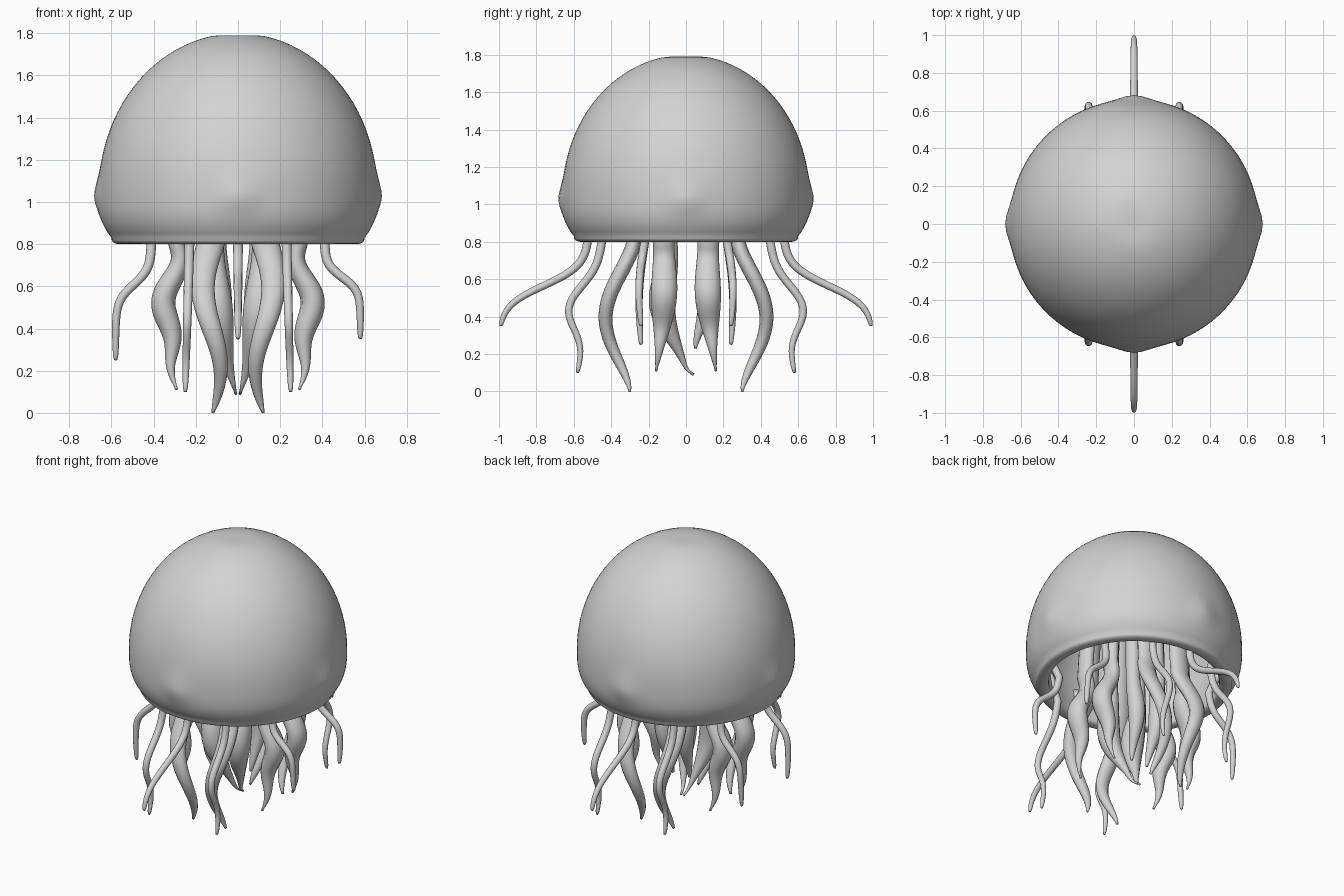
import bpy, bmesh
from math import sin, cos, tanh, exp, pi
from mathutils import Vector

cube = bpy.data.objects.get("Cube")
if cube:
    bpy.data.objects.remove(cube, do_unlink=True)

shade = (0.65, 0.65, 0.65, 1)
grey = bpy.data.materials.new("soft_grey")
grey.use_nodes = True
grey.diffuse_color = shade
grey.node_tree.nodes["Principled BSDF"].inputs["Base Color"].default_value = shade

ACROSS, DEEP = Vector((1, 0, 0)), Vector((0, 1, 0))
RIM = 0.8
WAIST = 1.05
GIRTH = 0.66
LEFT, RIGHT, BACK, FRONT = 1, -1, 1, -1


def skin(rings, name):
    """Join rings of points into one closed, smooth surface."""
    bm = bmesh.new()
    loops = [[bm.verts.new(point) for point in ring] for ring in rings]
    for lower, upper in zip(loops, loops[1:]):
        for i in range(len(lower)):
            bm.faces.new((lower[i - 1], lower[i], upper[i], upper[i - 1]))
    bm.faces.new(loops[0])
    bm.faces.new(loops[-1])
    bmesh.ops.recalc_face_normals(bm, faces=bm.faces)
    for face in bm.faces:
        face.smooth = True
    mesh = bpy.data.meshes.new(name)
    bm.to_mesh(mesh)
    bm.free()
    mesh.materials.append(grey)
    bpy.context.collection.objects.link(bpy.data.objects.new(name, mesh))


def steps(count):
    return [i / count for i in range(count + 1)]


def hump(t, sharpness=1):
    return max(sin(pi * t), 0) ** sharpness


def ripple(t, waves):
    return sin(2 * pi * waves * t)


def rise(t, middle, steepness):
    return (1 + tanh(steepness * (t - middle))) / 2


def strand(name, root, top, tip, sway, width, taper, bulge=0, flat=1, wide=ACROSS,
           sides=(LEFT, RIGHT), ends=(FRONT, BACK)):
    """Hang a tapered strand from root through top to tip, mirrored around the bell.
    sway(t) gives the sideways offset, flat the thickness at the top over the width."""
    root, top, tip = Vector(root), Vector(top), Vector(tip)
    hidden = [root.lerp(top, t) for t in steps(6)[:-1]]
    hanging = [top.lerp(tip, t) + Vector((*sway(t), 0)) for t in steps(36)]
    path = hidden + hanging
    times = [0] * len(hidden) + steps(36)
    last = len(path) - 1
    for side in sides:
        for end in ends:
            rings = []
            for i, (centre, t) in enumerate(zip(path, times)):
                along = (path[min(i + 1, last)] - path[max(i - 1, 0)]).normalized()
                u = (wide - along * wide.dot(along)).normalized()
                v = along.cross(u) * (flat + (1 - flat) * t)
                size = max(width * (1 - t) ** taper * (1 + bulge * hump(t, 2)), 0.007)
                ring = []
                for turn in steps(12)[:-1]:
                    angle = 2 * pi * turn
                    point = centre + size * (u * cos(angle) + v * sin(angle))
                    ring.append((point.x * side, point.y * end, point.z))
                rings.append(ring)
            label = ("front_" if end == FRONT else "back_") + ("left_" if side == LEFT else "right_")
            skin(rings, label + name)


# Bell: outer dome, tucked skirt, thick rounded rim, then the hollow inside
profile = []
for t in steps(24)[1:]:
    angle = pi / 2 * t
    profile.append((GIRTH * sin(angle), min(WAIST + 0.75 * cos(angle), 1.79)))
for t in steps(10)[1:]:
    profile.append((GIRTH - 0.06 * t ** 3, WAIST - 0.22 * t))
for t in steps(10)[1:]:
    profile.append((0.56 + 0.04 * cos(pi * t), RIM + 0.03 - 0.03 * hump(t, 0.7)))
for t in steps(16)[:-1]:
    angle = pi / 2 * t
    profile.append((0.56 * cos(angle), WAIST + 0.63 * sin(angle)))


def knob(radius, angle, z):
    """Low swelling on the skirt at each quarter turn."""
    if radius < 0.61:
        return radius
    away = (angle + pi / 4) % (pi / 2) - pi / 4
    return radius + 0.022 * exp(-(away / 0.13) ** 2 - ((z - 1.03) / 0.08) ** 2)


bell = []
for radius, z in profile:
    ring = []
    for turn in steps(96)[:-1]:
        angle = 2 * pi * turn
        reach = knob(radius, angle, z)
        ring.append((reach * cos(angle), reach * sin(angle), z))
    bell.append(ring)
skin(bell, "bell")

# Thin tentacles rooted on the inner wall of the skirt
thin = dict(width=0.023, taper=0.2)
strand("long_tentacle", (0, 0.55, 1), (0, 0.52, RIM), (0, 0.52, 0.35),
       lambda t: (0, 0.48 * rise(t, 0.52, 4)), sides=(LEFT,), **thin)
strand("wavy_tentacle", (0.25, 0.5, 1), (0.23, 0.45, RIM), (0.25, 0.58, 0.1),
       lambda t: (0, 0.11 * hump(t, 4)), **thin)
for side, drop in ((LEFT, 0.35), (RIGHT, 0.25)):
    strand("side_tentacle", (0.48, 0.27, 1), (0.41, 0.22, RIM), (0.41, 0.24, drop),
           lambda t: (0.17 * rise(t, 0.35, 7), 0.02 * hump(t)), wide=DEEP, sides=(side,), **thin)

# Thick ruffled arms hanging from the dome ceiling
strand("outer_arm", (0.11, 0.24, 1.6), (0.13, 0.28, RIM), (0.12, 0.3, 0),
       lambda t: (0.04 * ripple(t, 1), 0.14 * hump(t, 1.5)),
       width=0.066, taper=0.5, flat=0.6)
strand("side_arm", (0.25, 0.1, 1.6), (0.29, 0.12, RIM), (0.29, 0.16, 0.11),
       lambda t: (0.05 * hump(t, 2) - 0.02 * ripple(t, 2), -0.02 * hump(t)),
       width=0.058, taper=0.6, bulge=0.7, flat=0.7, wide=DEEP)

# Inner arms: the front pair meets at a curled tip, the back pair is shorter
strand("inner_arm", (0.08, 0.08, 1.65), (0.11, 0.09, RIM), (0.01, 0, 0.09),
       lambda t: (0.03 * hump(t), 0.08 * hump(t, 2) - 0.04 * t ** 30),
       width=0.044, taper=0.5, bulge=1.2, ends=(FRONT,))
strand("inner_arm", (0.08, 0.08, 1.65), (0.1, 0.11, RIM), (0.06, 0.05, 0.23),
       lambda t: (0, 0.04 * hump(t, 2)),
       width=0.045, taper=0.4, bulge=0.5, ends=(BACK,))
